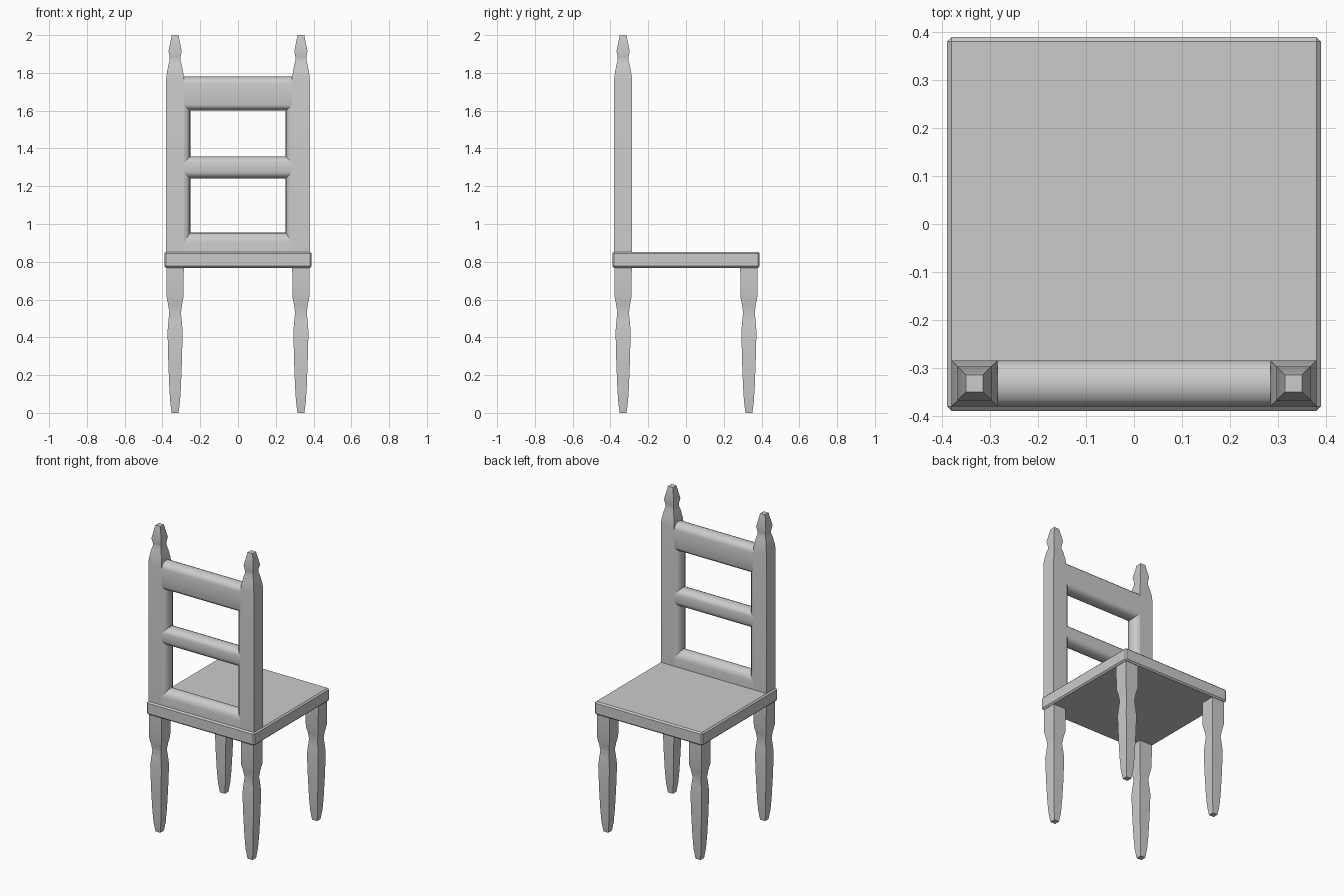
import bpy, bmesh, math

if "Cube" in bpy.data.objects:
    bpy.data.objects.remove(bpy.data.objects["Cube"])

C = 0.333   # leg / post centre offset
H = 0.048   # post half width


def finish(name, bm):
    bmesh.ops.recalc_face_normals(bm, faces=bm.faces[:])
    me = bpy.data.meshes.new(name)
    bm.to_mesh(me)
    bm.free()
    ob = bpy.data.objects.new(name, me)
    bpy.context.collection.objects.link(ob)
    bpy.ops.object.select_all(action='DESELECT')
    ob.select_set(True)
    bpy.context.view_layer.objects.active = ob
    bpy.ops.object.shade_smooth_by_angle(angle=math.radians(30))
    return ob


def loft(name, rings):
    """Closed solid through a list of equal-length point rings."""
    bm = bmesh.new()
    vs = [[bm.verts.new(p) for p in r] for r in rings]
    n = len(vs[0])
    for a, b in zip(vs, vs[1:]):
        for i in range(n):
            j = (i + 1) % n
            bm.faces.new((a[i], a[j], b[j], b[i]))
    bm.faces.new(vs[0])
    bm.faces.new(vs[-1])
    return finish(name, bm)


def square_turning(name, x, y, profile):
    return loft(name, [[(x + sx * h, y + sy * h, z) for sx, sy in
                        ((-1, -1), (1, -1), (1, 1), (-1, 1))] for h, z in profile])


def bulge(base, rise, n=8):
    """Points across the post depth, bulging from base by rise."""
    return [(-C - H * math.cos(math.pi * i / n),
             base + rise * math.sin(math.pi * i / n)) for i in range(n + 1)]


def rail(name, z0, r0, z1, r1):
    sec = bulge(z1, r1) + (bulge(z0, r0)[::-1] if r0 else [(-C + H, z0), (-C - H, z0)])
    w = C - H
    return loft(name, [[(x, y, z) for y, z in sec] for x in (-w, w)])


# Seat slab with a small chamfer
bm = bmesh.new()
bmesh.ops.create_cube(bm, size=1)
for v in bm.verts:
    v.co = (v.co.x * 0.78, v.co.y * 0.78, 0.81 + v.co.z * 0.085)
bmesh.ops.bevel(bm, geom=bm.edges[:], offset=0.009, segments=1, affect='EDGES')
finish("seat", bm)

# Legs and back posts with finials
leg = [(0.018, 0), (0.026, 0.06), (0.031, 0.14), (0.036, 0.27), (0.040, 0.43),
       (0.036, 0.48), (0.031, 0.53), (0.036, 0.57), (0.045, 0.615), (0.046, 0.775)]
post = [(H, 0.84), (H, 1.76), (0.045, 1.79), (0.036, 1.84), (0.029, 1.865),
        (0.029, 1.885), (0.035, 1.915), (0.018, 2.0)]
for s, side in ((-1, "left"), (1, "right")):
    square_turning(f"front_leg_{side}", s * C, -C, leg)
    square_turning(f"back_leg_{side}", s * C, C, leg)
    square_turning(f"back_post_{side}", s * C, -C, post)
    # Rounded inner edges of the posts beside the openings
    for label, z0, z1 in (("lower", 0.905, 1.275), ("upper", 1.325, 1.63)):
        loft(f"{label}_post_edge_{side}",
             [[(s * x, y, z + d * (0.285 - x)) for y, x in bulge(C - H, -0.033)]
              for z, d in ((z0, 1), (z1, -1))])

# Cross rails of the backrest
rail("lower_rail", 0.84, 0, 0.905, 0.05)
rail("middle_rail", 1.275, -0.035, 1.325, 0.033)
rail("top_rail", 1.63, -0.03, 1.745, 0.037)
